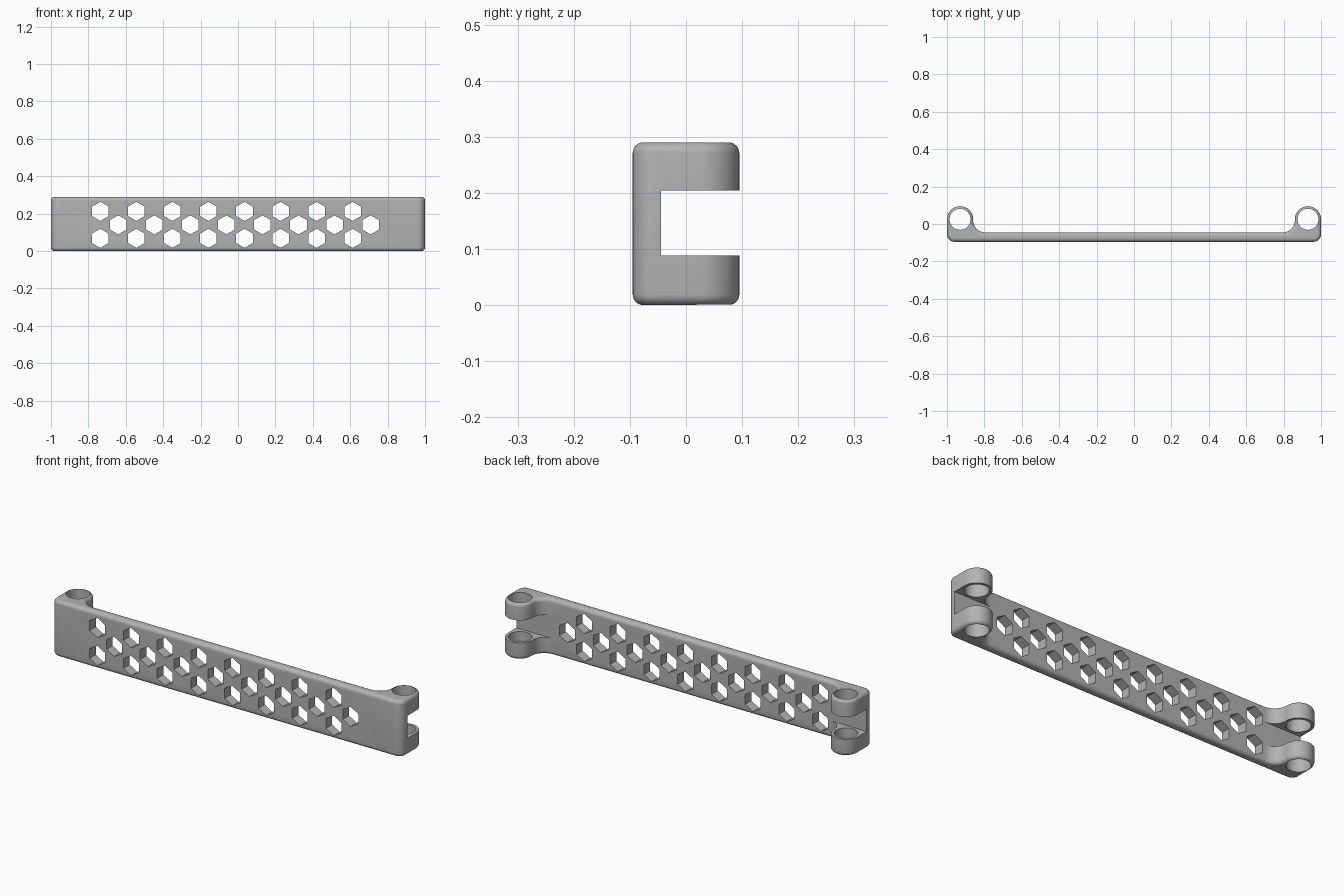
import bpy, bmesh, math

if "Cube" in bpy.data.objects:
    bpy.data.objects.remove(bpy.data.objects["Cube"])

H = 0.29                       # height
FRONT, BACK = -0.095, -0.045   # plate faces (y)
CX, CY, R = 0.93, 0.025, 0.07  # hinge eye centre and radius
HOLE_R, EDGE = 0.056, 0.019    # eye hole, edge rounding
CORNER, FILLET = 0.04, 0.065

grey = bpy.data.materials.new("grey plastic")
grey.diffuse_color = (0.45, 0.45, 0.45, 1)
grey.use_nodes = True
grey.node_tree.nodes["Principled BSDF"].inputs["Base Color"].default_value = grey.diffuse_color


def arc(cx, cy, r, a0, a1, n):
    return [(cx + r * math.cos(math.radians(a0 + (a1 - a0) * i / n)),
             cy + r * math.sin(math.radians(a0 + (a1 - a0) * i / n))) for i in range(n + 1)]


def outline(d):
    """Plan outline of the bar, shrunk inwards by d (counter-clockwise)."""
    fx = CX - R - FILLET
    half = arc(1 - CORNER, FRONT + CORNER, CORNER - d, -90, 0, 10)
    half += arc(CX, CY, R - d, 0, 180, 32)
    half += arc(fx, BACK + FILLET, FILLET + d, 0, -90, 14)
    return half + [(-x, y) for x, y in reversed(half)]


def add_object(name, bm):
    bmesh.ops.recalc_face_normals(bm, faces=bm.faces)
    me = bpy.data.meshes.new(name)
    bm.to_mesh(me)
    bm.free()
    me.materials.append(grey)
    ob = bpy.data.objects.new(name, me)
    bpy.context.collection.objects.link(ob)
    return ob


def add_prism(bm, points):
    """Closed prism between two matching point loops."""
    a, b = ([bm.verts.new(p) for p in loop] for loop in points)
    bm.faces.new(a)
    bm.faces.new(b)
    for i in range(len(a)):
        j = (i + 1) % len(a)
        bm.faces.new((a[i], a[j], b[j], b[i]))


# Bar body with rounded upper and lower rims
bm = bmesh.new()
steps = [math.radians(90 * i / 6) for i in range(7)]
low = [(EDGE * (1 - math.sin(t)), EDGE * (1 - math.cos(t))) for t in steps]
levels = low + [(d, H - z) for d, z in reversed(low)]
levels = [(d, z) for d, z in levels]
if levels[0][0] < levels[6][0]:
    levels.reverse()
loops = [[bm.verts.new((x, y, z)) for x, y in outline(d)] for d, z in levels]
n = len(loops[0])
for a, b in zip(loops, loops[1:]):
    for i in range(n):
        j = (i + 1) % n
        bm.faces.new((a[i], a[j], b[j], b[i]))
bm.faces.new(list(reversed(loops[0])))
bm.faces.new(loops[-1])
bar = add_object("bracket_bar", bm)

# Slot between the upper and lower hinge eyes
bm = bmesh.new()
box = [(-1.2, BACK), (1.2, BACK), (1.2, 0.3), (-1.2, 0.3)]
add_prism(bm, [[(x, y, z) for x, y in box] for z in (0.088, 0.204)])
slot = add_object("slot_cutter", bm)

# Pin holes through the eyes
bm = bmesh.new()
for s in (-1, 1):
    ring = arc(s * CX, CY, HOLE_R, 0, 360, 48)[:-1]
    add_prism(bm, [[(x, y, z) for x, y in ring] for z in (-0.1, H + 0.1)])
pins = add_object("pin_hole_cutter", bm)

# Three staggered rows of hexagonal holes
bm = bmesh.new()
for z, x0 in ((0.212, -0.736), (0.14, -0.64), (0.068, -0.736)):
    for k in range(8):
        hexa = arc(x0 + k * 0.1927, z, 0.051, 30, 390, 6)[:-1]
        add_prism(bm, [[(x, y, zz) for x, zz in hexa] for y in (-0.2, 0.1)])
hexes = add_object("hex_hole_cutter", bm)

bpy.context.view_layer.objects.active = bar
bar.select_set(True)
for cutter in (slot, pins, hexes):
    mod = bar.modifiers.new(cutter.name, 'BOOLEAN')
    mod.operation, mod.solver, mod.object = 'DIFFERENCE', 'EXACT', cutter
    bpy.ops.object.modifier_apply(modifier=mod.name)
    bpy.data.objects.remove(cutter)
bpy.ops.object.select_all(action='DESELECT')
bar.select_set(True)
bpy.ops.object.shade_smooth_by_angle(angle=math.radians(30))
